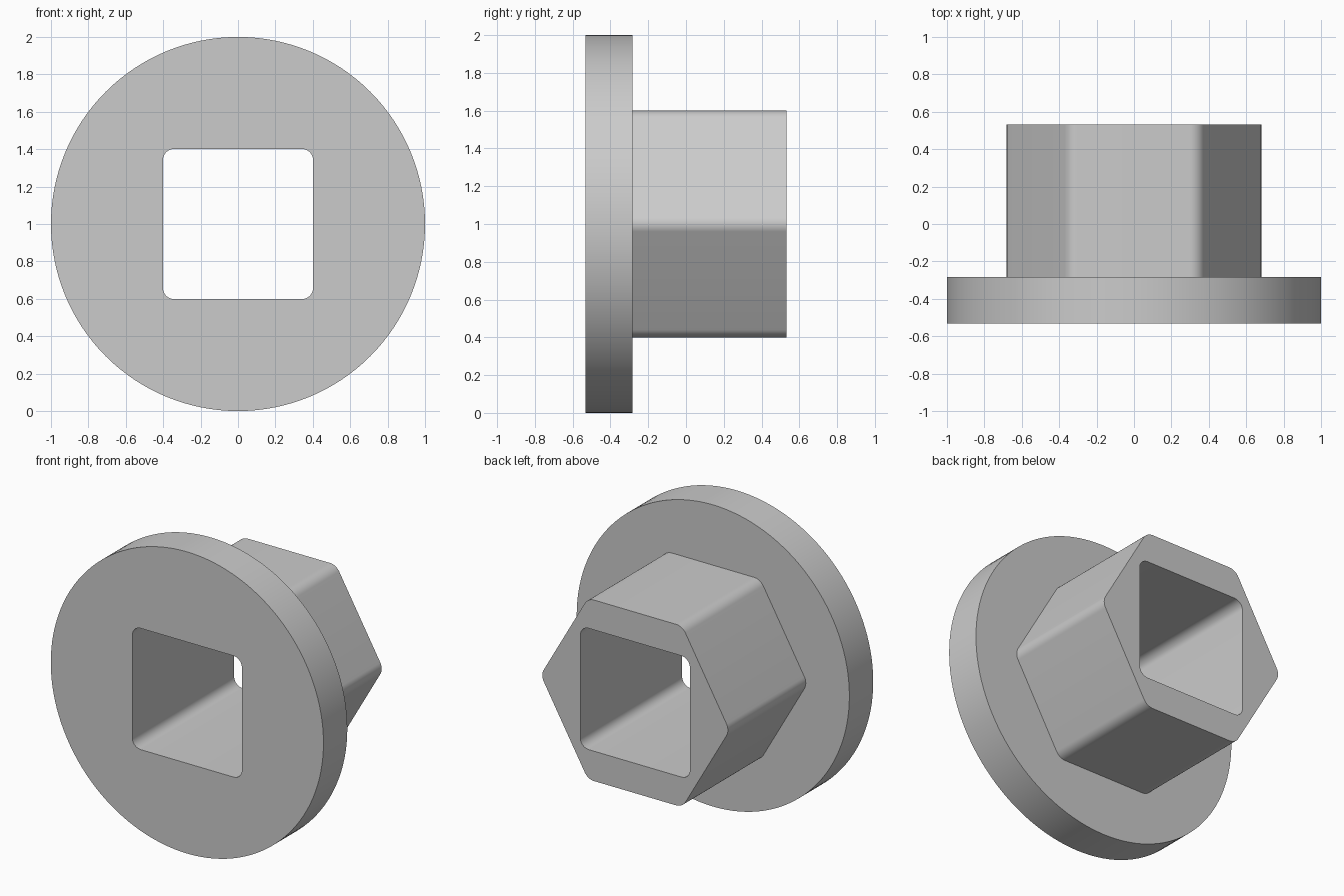
import bpy
import bmesh
from math import pi, cos, sin

cube = bpy.data.objects.get("Cube")
if cube:
    bpy.data.objects.remove(cube)

FRONT, STEP, BACK = -0.533, -0.283, 0.533
CENTRE_Z = 1.0


def rounded_polygon(sides, apothem, radius, turn, steps=10):
    """Points of a regular polygon whose corners are rounded by arcs."""
    points = []
    reach = (apothem - radius) / cos(pi / sides)
    for k in range(sides):
        a = turn + 2 * pi * k / sides
        for i in range(steps + 1):
            b = a + pi / sides * (2 * i / steps - 1)
            points.append((reach * cos(a) + radius * cos(b),
                           reach * sin(a) + radius * sin(b)))
    return points


def circle(radius, count):
    return [(radius * cos(2 * pi * i / count), radius * sin(2 * pi * i / count))
            for i in range(count)]


bm = bmesh.new()


def wall(profile, y0, y1):
    """Extrude a closed profile along y; return its two rims of edges."""
    loops = [[bm.verts.new((x, y, z + CENTRE_Z)) for x, z in profile]
             for y in (y0, y1)]
    n = len(profile)
    for i in range(n):
        j = (i + 1) % n
        face = bm.faces.new((loops[0][i], loops[0][j], loops[1][j], loops[1][i]))
        face.smooth = True
    return [[bm.edges.get((v[i], v[(i + 1) % n])) for i in range(n)]
            for v in loops]


# Flange rim, hexagonal sleeve and square bore
rim_front, rim_back = wall(circle(1.0, 128), FRONT, STEP)
hex_front, hex_back = wall(rounded_polygon(6, 0.6, 0.08, 0), STEP, BACK)
bore_front, bore_back = wall(rounded_polygon(4, 0.402, 0.062, pi / 4), FRONT, BACK)

# Flat annular faces joining the walls into one closed solid
for outer, inner in ((rim_front, bore_front), (rim_back, hex_front),
                     (hex_back, bore_back)):
    bmesh.ops.triangle_fill(bm, use_beauty=True, edges=outer + inner)
bmesh.ops.recalc_face_normals(bm, faces=bm.faces[:])

mesh = bpy.data.meshes.new("flanged_hex_bushing")
bm.to_mesh(mesh)
bm.free()
bushing = bpy.data.objects.new("flanged_hex_bushing", mesh)
bpy.context.collection.objects.link(bushing)

# Plain grey finish
grey = bpy.data.materials.new("plain_grey")
grey.use_nodes = True
colour = (0.6, 0.6, 0.6, 1.0)
grey.diffuse_color = colour
grey.node_tree.nodes["Principled BSDF"].inputs["Base Color"].default_value = colour
mesh.materials.append(grey)

bpy.ops.object.select_all(action="DESELECT")
bushing.select_set(True)
bpy.context.view_layer.objects.active = bushing
bpy.ops.object.shade_smooth_by_angle(angle=pi / 6)
